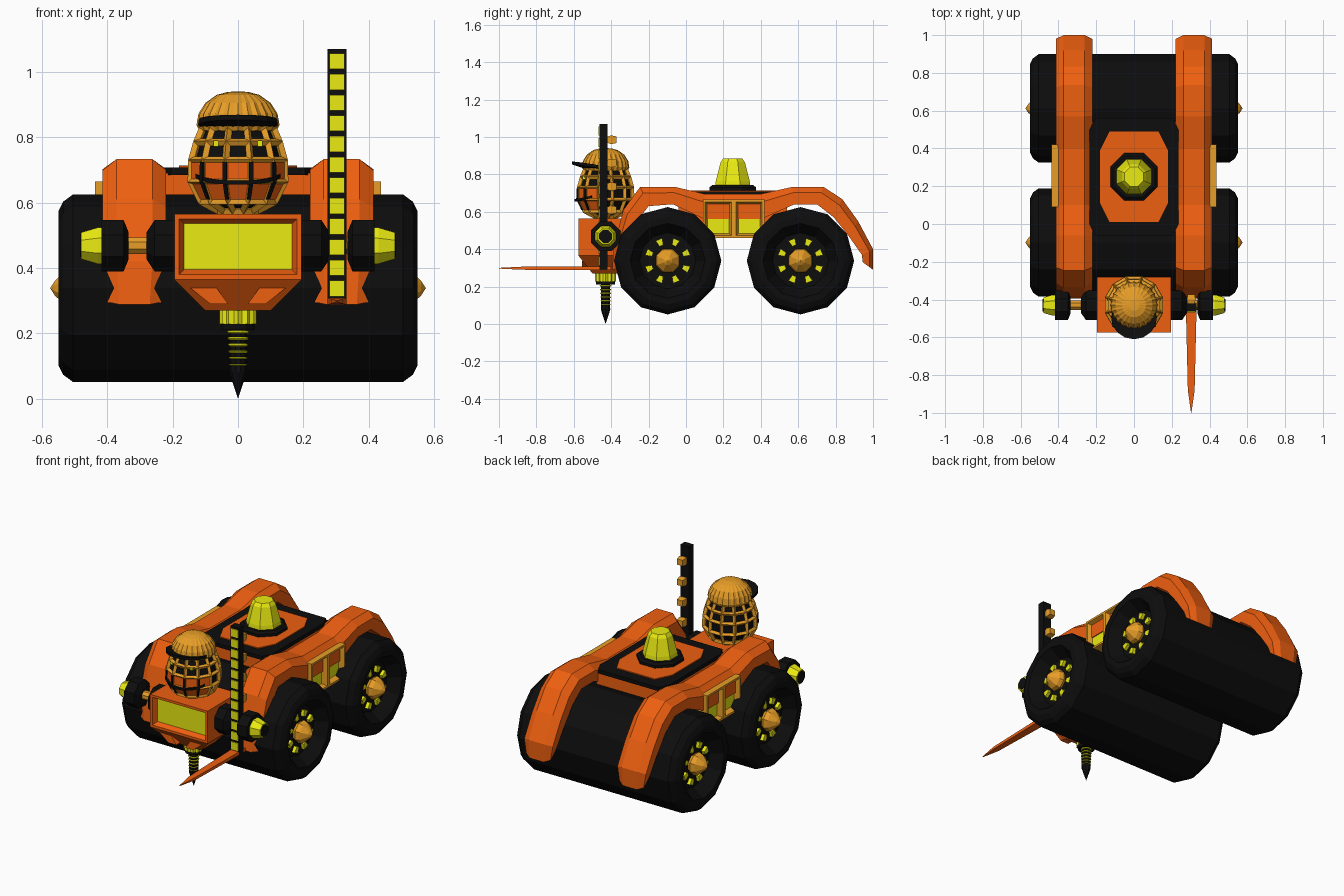
import bpy, bmesh
from math import sin, cos, pi, radians
from mathutils import Vector

if "Cube" in bpy.data.objects:
    bpy.data.objects.remove(bpy.data.objects["Cube"])


def material(name, rgb):
    m = bpy.data.materials.new(name)
    m.diffuse_color = (*rgb, 1)
    m.use_nodes = True
    m.node_tree.nodes["Principled BSDF"].inputs["Base Color"].default_value = m.diffuse_color
    return m


BLACK = material("black", (0.004, 0.004, 0.004))
ORANGE = material("orange", (0.86, 0.115, 0.005))
TAN = material("tan", (0.8, 0.34, 0.02))
YELLOW = material("yellow", (0.83, 0.83, 0.006))


def finish(name, bm, mats, mirror=False):
    bmesh.ops.remove_doubles(bm, verts=bm.verts, dist=1e-5)
    bmesh.ops.recalc_face_normals(bm, faces=bm.faces)
    me = bpy.data.meshes.new(name)
    bm.to_mesh(me)
    bm.free()
    for m in mats:
        me.materials.append(m)
    ob = bpy.data.objects.new(name, me)
    bpy.context.collection.objects.link(ob)
    if mirror:
        ob.modifiers.new("mirror", 'MIRROR')
    return ob


def loft(name, rings, mat, mirror=False, closed=True, caps=True):
    """Skin a row of rings that have equal point counts."""
    bm = bmesh.new()
    vs = [[bm.verts.new(p) for p in r] for r in rings]
    n = len(vs[0])
    for a, b in zip(vs, vs[1:]):
        for i in range(n if closed else n - 1):
            j = (i + 1) % n
            bm.faces.new((a[i], a[j], b[j], b[i]))
    if caps:
        bm.faces.new(vs[0])
        bm.faces.new(vs[-1])
    return finish(name, bm, [mat], mirror)


def lathe(name, profile, segs, mat, axis='z', at=(0, 0, 0), phase=0.0, mod=1.0, mirror=False, caps=True):
    """Revolve (radius, height) points; mod scales every other column."""
    rings = []
    for r, h in profile:
        ring = []
        for i in range(segs):
            a = 2 * pi * i / segs + phase
            q = max(r, 1e-4) * (mod if i % 2 else 1)
            p = (h, q * cos(a), q * sin(a)) if axis == 'x' else (q * cos(a), q * sin(a), h)
            ring.append(Vector(p) + Vector(at))
        rings.append(ring)
    return loft(name, rings, mat, mirror, caps=caps)


def rect(x0, x1, y0, y1, z):
    return [(x0, y0, z), (x1, y0, z), (x1, y1, z), (x0, y1, z)]


def box(name, x, y, z, mat, mirror=False):
    return loft(name, [rect(*x, *y, z[0]), rect(*x, *y, z[1])], mat, mirror)


def window_box(name, x, y, z, facing, rim, depth, mats, mirror=False):
    """Box with a recessed coloured window on the face that looks along 'facing'."""
    bm = bmesh.new()
    lo, hi = [[bm.verts.new(p) for p in rect(*x, *y, k)] for k in z]
    bm.faces.new(lo)
    bm.faces.new(hi)
    for i in range(4):
        j = (i + 1) % 4
        bm.faces.new((lo[i], lo[j], hi[j], hi[i]))
    bmesh.ops.recalc_face_normals(bm, faces=bm.faces)
    f = max(bm.faces, key=lambda g: g.normal.dot(Vector(facing)))
    bmesh.ops.inset_region(bm, faces=[f], thickness=rim * 0.5)
    bmesh.ops.inset_region(bm, faces=[f], thickness=rim * 0.5, depth=-depth)
    f.material_index = 1
    return finish(name, bm, mats, mirror)


# Drum wheels with hubs and spoke lights
for tag, wy in (("front", -0.098), ("rear", 0.612)):
    c = (0, wy, 0.338)
    half = [(.287, .505), (.265, .535), (.235, .55), (.2, .55), (.15, .48), (0, .48)]
    prof = [(r, -h) for r, h in reversed(half)] + half
    lathe(tag + "_drum_wheel", prof, 12, BLACK, 'x', c)
    lathe(tag + "_hub", [(.05, .47), (.068, .5), (.06, .525), (.025, .56), (0, .575)], 8, TAN, 'x', c, pi / 8, mirror=True)
    for i in range(8):
        a = i * pi / 4 + pi / 8
        u, v = Vector((0, cos(a), sin(a))), Vector((0, -sin(a), cos(a)))
        ctr = Vector(c) + u * .105
        rings = [[ctr + Vector((x, 0, 0)) + u * s * .018 + v * t * (.015 + .004 * s)
                  for s, t in ((-1, -1), (1, -1), (1, 1), (-1, 1))] for x in (.47, .5)]
        loft(tag + "_wheel_light", rings, YELLOW, True)

# Arched fenders: outer y, z then inner y, z along each section
arch = [(-.395, .288, -.33, .31), (-.385, .42, -.32, .42), (-.335, .61, -.27, .54),
        (-.245, .733, -.2, .63), (-.06, .733, -.07, .64), (.1, .695, .1, .56),
        (.4, .695, .4, .56), (.57, .733, .58, .64), (.735, .733, .7, .64),
        (.835, .668, .79, .57), (.92, .55, .87, .47), (1.0, .4, .94, .37), (1.0, .29, .945, .33)]
sections = []
for i, (oy, oz, iy, iz) in enumerate(arch):
    k = .85 if i in (0, len(arch) - 1) else 1
    my, mz = oy + (iy - oy) * .33, oz + (iz - oz) * .33
    sec = [(-.097, iy, iz), (-.097, my, mz), (-.055, oy, oz), (.055, oy, oz), (.097, my, mz), (.097, iy, iz)]
    sections.append([(.317 + x * k, y, z) for x, y, z in sec])
loft("fender", sections, ORANGE, True)

# Side panels with twin windows
for y in ((.09, .255), (.255, .42)):
    window_box("side_window_panel", (.2, .438), y, (.46, .665), (1, 0, 0), .035, .03, [TAN, YELLOW], True)

# Body, top deck and beacon
box("body", (-.23, .23), (-.04, .54), (.5, .69), ORANGE)


def octo(x, y0, y1, c, z):
    return [(-x, y0 + 2 * c, z), (-x + c, y0, z), (x - c, y0, z), (x, y0 + 2 * c, z),
            (x, y1 - 2 * c, z), (x - c, y1, z), (-x + c, y1, z), (-x, y1 - 2 * c, z)]


loft("top_deck", [octo(.235, -.06, .56, .03, .685), octo(.235, -.06, .56, .03, .708)], BLACK)
loft("deck_panel", [octo(.18, .01, .49, .05, .7), octo(.18, .01, .49, .05, .714)], ORANGE)
b = (0, .25, 0)
lathe("beacon_base", [(.135, .7), (.135, .73), (.12, .742)], 8, BLACK, at=b, phase=pi / 8)
lathe("beacon", [(.102, .735), (.098, .765), (.07, .865), (.055, .885)], 8, YELLOW, at=b, phase=pi / 8)

# Front head box with wide window, and tapered chin
window_box("front_box", (-.195, .195), (-.575, -.28), (.365, .565), (0, -1, 0), .042, .03, [ORANGE, YELLOW])
loft("chin", [rect(-.195, .195, -.575, -.28, .365), rect(-.1, .1, -.5, -.34, .27)], ORANGE)
loft("chin_plate", [[(x, y, z) for x, z in ((.03, .29), (.085, .29), (.145, .338), (.065, .338))]
                    for y in (-.557, -.48)], ORANGE, True)

# Drill: ridged collar, banded shaft, cone tip
d = (0, -.43, 0)
lathe("drill_collar_core", [(.05, .21), (.05, .28)], 12, BLACK, at=d)
lathe("drill_collar", [(.057, .228), (.057, .275)], 24, YELLOW, at=d, mod=.86)
lathe("drill_shaft", [(.026, .08), (.026, .22)], 10, BLACK, at=d)
for i in range(6):
    z = .1 + i * .02
    r = .024 + i * .0012
    lathe("drill_thread", [(r, z), (r + .004, z + .004), (r, z + .008)], 10, YELLOW, at=d)
lathe("drill_tip", [(.018, .095), (.026, .08), (.012, .035), (0, 0)], 8, BLACK, at=d)

# Side spools on a shared axle
s = (0, -.43, .468)
lathe("axle", [(.028, -.42), (.028, .42)], 8, TAN, 'x', s, pi / 8)
lathe("inner_spool", [(.085, .195), (.085, .255), (.045, .28)], 8, BLACK, 'x', s, pi / 8, mirror=True)
lathe("outer_spool", [(.045, .335), (.085, .35), (.085, .418)], 8, BLACK, 'x', s, pi / 8, mirror=True)
lathe("spool_lamp", [(.06, .415), (.06, .43), (.044, .48), (.036, .48)], 8, YELLOW, 'x', s, pi / 8, mirror=True)
lathe("spool_lamp_cap", [(.037, .47), (.037, .484)], 8, BLACK, 'x', s, pi / 8, mirror=True)

# Mast with bright front bands and rear pegs
box("mast", (.274, .332), (-.463, -.42), (.29, 1.07), BLACK)
for i in range(12):
    z = .313 + i * .0632
    box("mast_band", (.28, .326), (-.468, -.45), (z, z + .048), YELLOW)
for z in (.985, .86, .735, .61):
    loft("mast_peg", [[(.303 + w * p, y, z + w * q) for p, q in ((-1, -1), (1, -1), (1, 1), (-1, 1))]
                      for w, y in ((.016, -.425), (.023, -.4), (.018, -.372))], TAN)

# Long front spike
loft("spike", [[(.303 + w * p, y, .298 + h * q) for p, q in ((-1, -1), (1, -1), (1, 1), (-1, 1))]
               for w, h, y in ((.029, .01, -.4), (.027, .01, -.5), (.018, .008, -.88), (.001, .002, -1.0))], ORANGE)

# Round caged head
h = (0, -.43, 0)
cage = [(.06, .575), (.115, .602), (.148, .665), (.146, .73), (.13, .785), (.11, .83)]
ob = lathe("head_cage", cage, 12, TAN, at=h, phase=pi / 12, caps=False)
w = ob.modifiers.new("bars", 'WIREFRAME')
w.thickness = .024
w.use_boundary = True
lathe("head_core", [(r - .012, z) for r, z in cage], 12, BLACK, at=h, phase=pi / 12)
for k in range(-2, 3):
    for lo, hi in (((.118, .61), (.146, .665)), ((.146, .672), (.145, .725))):
        rings = []
        for r, z in (lo, hi):
            pts = []
            for q, a in ((r - .02, -12), (r + .004, -12), (r + .004, 12), (r - .02, 12)):
                t = radians(k * 30 + a)
                pts.append((q * sin(t), -.43 - q * cos(t), z))
            rings.append(pts)
        loft("face_panel", rings, ORANGE)
for k in (-1, 1):
    t = radians(k * 30)
    x, y = .134 * sin(t), -.43 - .134 * cos(t)
    box("eye", (x - .008, x + .008), (y - .006, y + .02), (.772, .79), YELLOW)


# Dark mouth line, face straps and visor
def arc_band(name, r0, r1, za, zb, thick, span, n=10):
    rings = []
    for i in range(n + 1):
        u = -1 + 2 * i / n
        t, e = radians(u * span), 1 - u * u
        ro = r0 + .01 + (r1 - r0) * e
        z0, z1 = za(u), zb(u)
        rings.append([(q * sin(t), -.43 - q * cos(t), z) for q, z in
                      ((r0, z0), (ro, z1), (ro, z1 + thick), (r0, z0 + thick))])
    loft(name, rings, BLACK)


arc_band("mouth_line", .14, .156, lambda u: .655 + .02 * u * u, lambda u: .655 + .02 * u * u, .012, 60)
arc_band("visor", .1, .17, lambda u: .827, lambda u: .828 + .025 * (1 - u * u), .016, 80)
for a in (-45, -15, 15, 45):
    t = radians(a)
    rings = [[(q * sin(t + e), -.43 - q * cos(t + e), z) for q, e in
              ((r - .01, -.04), (r + .013, -.04), (r + .013, .04), (r - .01, .04))]
             for r, z in ((.12, .61), (.148, .665), (.146, .725))]
    loft("face_strap", rings, BLACK)

# Ribbed dome cap
lathe("dome_cap", [(.118, .82), (.127, .838), (.121, .872), (.1, .905), (.065, .93), (.03, .939), (0, .94)],
      48, TAN, at=h, mod=.95)
